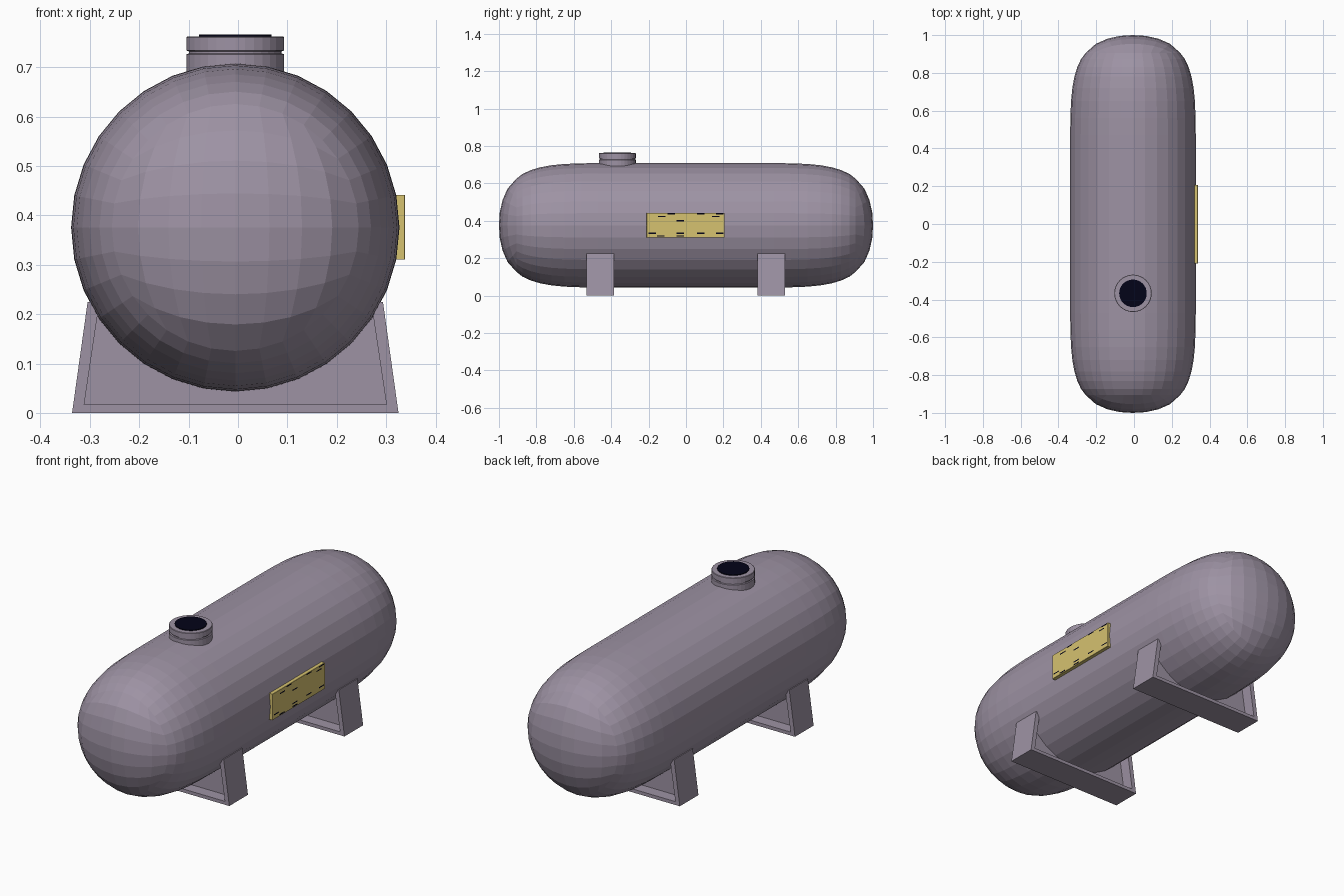
import bpy, bmesh, math

if "Cube" in bpy.data.objects:
    bpy.data.objects.remove(bpy.data.objects["Cube"])

CX, CZ = -0.0055, 0.3755   # tank axis


def material(name, rgb):
    m = bpy.data.materials.new(name)
    m.diffuse_color = (*rgb, 1)
    m.use_nodes = True
    m.node_tree.nodes["Principled BSDF"].inputs["Base Color"].default_value = m.diffuse_color
    return m


GREY = material("mauve_grey", (0.34, 0.29, 0.37))
YELLOW = material("plate_yellow", (0.67, 0.54, 0.16))
DARK = material("dark_navy", (0.001, 0.001, 0.009))


def finish(name, bm, mat):
    bmesh.ops.recalc_face_normals(bm, faces=bm.faces)
    me = bpy.data.meshes.new(name)
    bm.to_mesh(me)
    bm.free()
    me.materials.append(mat)
    ob = bpy.data.objects.new(name, me)
    bpy.context.collection.objects.link(ob)
    return ob


def interp(x, pts):
    for (x0, y0), (x1, y1) in zip(pts, pts[1:]):
        if x <= x1:
            return y0 + (y1 - y0) * (x - x0) / (x1 - x0)
    return pts[-1][1]


def prism(bm, profile, y0, y1):
    """Extrude an (x, z) outline along y."""
    a, b = [[bm.verts.new((CX + x, y, z)) for x, z in profile] for y in (y0, y1)]
    bm.faces.new(a)
    bm.faces.new(b[::-1])
    for i in range(len(a)):
        j = (i + 1) % len(a)
        bm.faces.new((a[i], a[j], b[j], b[i]))


def lathe(name, profile, y, mat, n=32):
    """Spin an (r, z) profile around a vertical axis and cap both ends."""
    bm = bmesh.new()
    rings = [[bm.verts.new((CX + r * math.cos(2 * math.pi * k / n),
                            y + r * math.sin(2 * math.pi * k / n), z))
              for k in range(n)] for r, z in profile]
    for p, q in zip(rings, rings[1:]):
        for k in range(n):
            bm.faces.new((p[k], p[(k + 1) % n], q[(k + 1) % n], q[k]))
    bm.faces.new(rings[0])
    bm.faces.new(rings[-1])
    return finish(name, bm, mat)


# Tank: gridded cube, rounded in section, with full domed ends
cap = [(0, 1), (0.0625, 0.997), (0.125, 0.985), (0.1875, 0.960), (0.22, 0.938), (0.25, 0.906)]
side = [(0.3325, 0), (0.3325, 0.47), (0.3315, 0.56), (0.328, 0.65), (0.321, 0.72),
        (0.310, 0.78), (0.295, 0.83), (0.275, 0.873), (0.25, 0.906)]
bm = bmesh.new()
bmesh.ops.create_cube(bm, size=2)
bmesh.ops.subdivide_edges(bm, edges=bm.edges[:], cuts=7, use_grid_fill=True)
along = [e for e in bm.edges if abs(e.verts[0].co.y - e.verts[1].co.y) > 0.1]
bmesh.ops.subdivide_edges(bm, edges=along, cuts=1, use_grid_fill=True)
for v in bm.verts:
    u, w = [math.sqrt(2) * math.sin(math.pi / 4 * c) for c in (v.co.x, v.co.z)]
    dx, dz = u * math.sqrt(max(0, 1 - w * w / 2)), w * math.sqrt(max(0, 1 - u * u / 2))
    h = abs(v.co.y)
    if h > 0.999:
        r = 0.25
        y = interp(r * math.hypot(dx, dz), cap)
    else:
        r, y = side[round(h * 8)]
    v.co = (CX + r * dx, math.copysign(y, v.co.y), CZ + r * dz)
finish("tank_body", bm, GREY)

# Filler neck with a groove, and its dark opening
lathe("filler_neck", [(0.099, 0.67), (0.099, 0.726), (0.094, 0.728), (0.094, 0.732),
                      (0.099, 0.734), (0.099, 0.760), (0.097, 0.762)], -0.367, GREY)
lathe("filler_opening", [(0.073, 0.758), (0.073, 0.766)], -0.367, DARK)

# Saddle feet: flared open-topped frame with a recessed web
frame = [(-0.3305, 0), (0.3305, 0), (0.299, 0.225), (0.275, 0.225),
         (0.306, 0.017), (-0.306, 0.017), (-0.275, 0.225), (-0.299, 0.225)]
web = [(-0.308, 0.012), (0.308, 0.012), (0.276, 0.222), (-0.276, 0.222)]
for name, yc in (("front_saddle", -0.459), ("back_saddle", 0.455)):
    bm = bmesh.new()
    prism(bm, frame, yc - 0.074, yc + 0.074)
    prism(bm, web, yc - 0.015, yc + 0.015)
    finish(name, bm, GREY)

# Side plate
bm = bmesh.new()
bmesh.ops.create_cube(bm, size=1)
for v in bm.verts:
    v.co = (0.324 + v.co.x * 0.029, -0.002 + v.co.y * 0.416, 0.376 + v.co.z * 0.131)
bmesh.ops.bevel(bm, geom=[e for e in bm.edges if all(v.co.x > 0.33 for v in e.verts)],
                offset=0.001, segments=1, affect='EDGES')
finish("side_plate", bm, YELLOW)

# Thin dark scuffs on the plate
bm = bmesh.new()
for y, z in ((-0.08, 0.437), (0.08, 0.437), (0.18, 0.437), (-0.13, 0.422), (0.16, 0.422),
             (-0.18, 0.333), (-0.03, 0.333), (0.08, 0.333), (0.18, 0.333),
             (-0.135, 0.318), (-0.03, 0.318), (-0.03, 0.40)):
    bm.faces.new([bm.verts.new((0.3388, y + a * 0.02, z + b * 0.003))
                  for a, b in ((-1, -1), (1, -1), (1, 1), (-1, 1))])
finish("plate_scuffs", bm, DARK)
